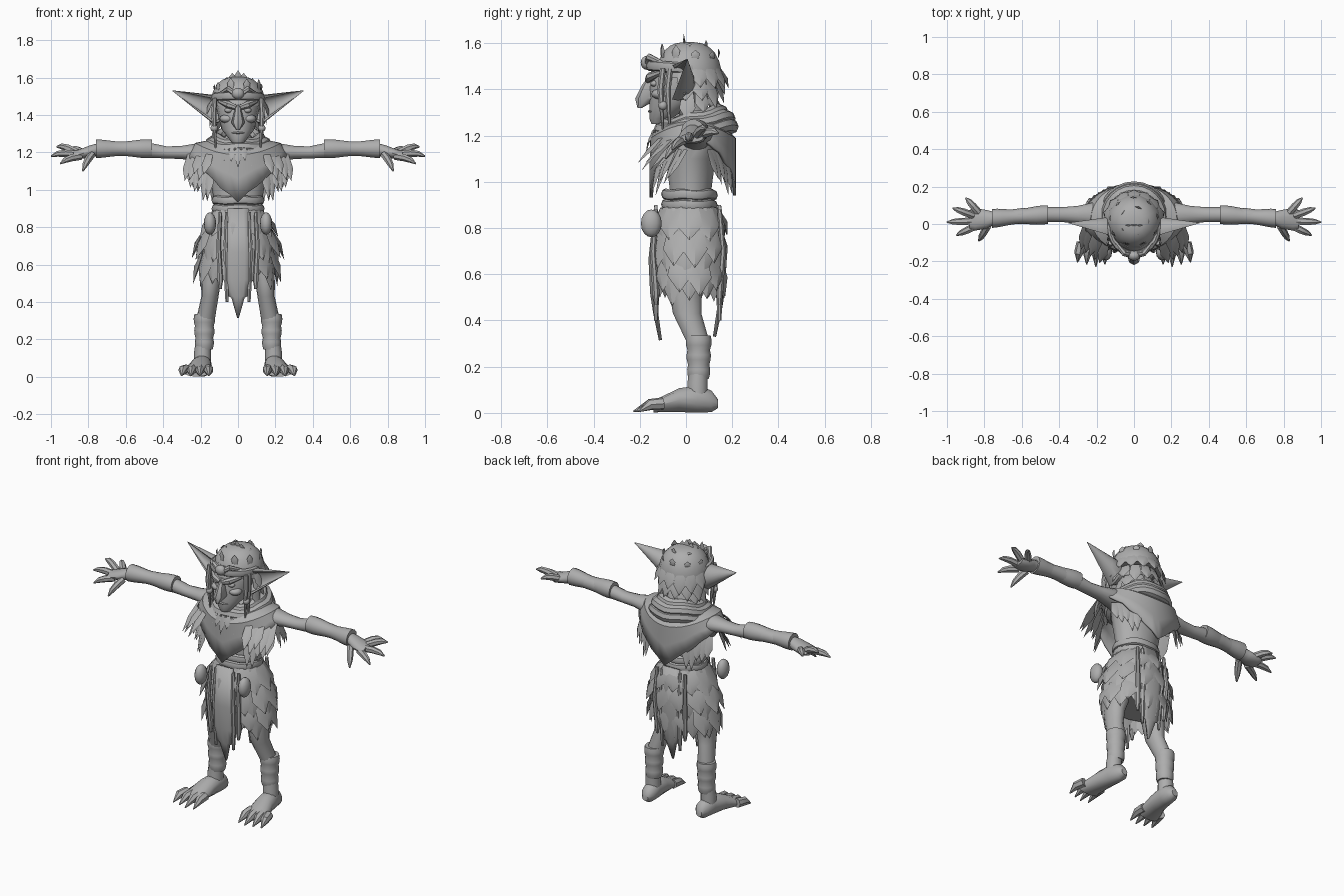
import bpy, bmesh, random
from math import sin, cos, pi, radians
from mathutils import Vector

random.seed(4)
if "Cube" in bpy.data.objects:
    bpy.data.objects.remove(bpy.data.objects["Cube"])

grey = bpy.data.materials.new("plain grey")
grey.use_nodes = True
grey.diffuse_color = (.42, .42, .42, 1)
grey.node_tree.nodes["Principled BSDF"].inputs["Base Color"].default_value = grey.diffuse_color


def finish(name, bm, mirror=False, thickness=0):
    bmesh.ops.recalc_face_normals(bm, faces=bm.faces)
    mesh = bpy.data.meshes.new(name)
    bm.to_mesh(mesh)
    bm.free()
    mesh.materials.append(grey)
    ob = bpy.data.objects.new(name, mesh)
    bpy.context.collection.objects.link(ob)
    if thickness:
        modifier = ob.modifiers.new("thickness", "SOLIDIFY")
        modifier.thickness, modifier.offset = thickness, 0
    if mirror:
        ob.modifiers.new("mirror", "MIRROR").use_mirror_merge = False
    bpy.ops.object.select_all(action="DESELECT")
    ob.select_set(True)
    bpy.context.view_layer.objects.active = ob
    bpy.ops.object.shade_smooth_by_angle(angle=radians(40))


def skin(bm, rows, closed=True, caps=True):
    """Bridge rows of points with quads."""
    rows = [[bm.verts.new(point) for point in row] for row in rows]
    count = len(rows[0])
    for upper, lower in zip(rows, rows[1:]):
        for i in range(count if closed else count - 1):
            j = (i + 1) % count
            bm.faces.new((upper[i], upper[j], lower[j], lower[i]))
    if caps:
        bm.faces.new(rows[0])
        bm.faces.new(rows[-1])


def circle(count):
    return [(cos(2 * pi * i / count), sin(2 * pi * i / count)) for i in range(count)]


def sweep(bm, rings, section, square):
    """Rings are (x, y, z, radius, other radius); square keeps sections square to a main axis."""
    points = [Vector(ring[:3]) for ring in rings]
    total = (points[-1] - points[0]).normalized()
    main = max(range(3), key=lambda i: abs(total[i]))
    axis = Vector([total[i] if i == main else 0 for i in range(3)]).normalized()
    hint = Vector((0, 0, 1)) if abs(total.z) < .7 else Vector((0, 1, 0))
    rows = []
    for i, ring in enumerate(rings):
        before, after = points[max(i - 1, 0)], points[min(i + 1, len(points) - 1)]
        normal = axis if square else (after - before).normalized()
        across = hint.cross(normal).normalized()
        along = normal.cross(across)
        rows.append([points[i] + across * a * ring[3] + along * b * ring[-1] for a, b in section])
    skin(bm, rows)


def part(name, rings, mirror=False, section=circle(14)):
    bm = bmesh.new()
    sweep(bm, rings, section, True)
    finish(name, bm, mirror)


def tubes(name, paths, mirror=False):
    bm = bmesh.new()
    for path in paths:
        sweep(bm, path, circle(7), False)
    finish(name, bm, mirror)


def hoop(bm, wide, deep, middle, height, girth, tall, tilt=0, wobble=0):
    """Elliptical roll around the body, higher at the back by the tilt."""
    loops = [[((wide + girth * u) * c, middle + (deep + girth * u) * s,
               height + tilt * s + tall * v + wobble * sin(5 * i))
              for u, v in circle(8)] for i, (c, s) in enumerate(circle(24))]
    skin(bm, loops + loops[:1], caps=False)
    bmesh.ops.remove_doubles(bm, verts=bm.verts, dist=.0005)


def leaf(bm, base, tip, width, out):
    """Ridged pointed blade, closed at the back."""
    base, tip, out = Vector(base), Vector(tip), Vector(out).normalized()
    side = (tip - base).cross(out).normalized() * width / 2
    middle = base.lerp(tip, .55)
    outline = [bm.verts.new(point) for point in (
        base - side * .7, base + side * .7, middle + side, tip, middle - side)]
    for offset in (.2, -.06):
        ridge = bm.verts.new(middle + out * width * offset)
        for i in range(5):
            bm.faces.new((outline[i - 1], outline[i], ridge))


def leaf_ring(bm, count, top, low, width, start=0, sweep_angle=2 * pi, shift=0):
    """Top and low are (x radius, y radius, z) of the leaf roots and points."""
    for i in range(count):
        angle = start + sweep_angle * (i + shift) / count
        c, s, jitter = cos(angle), sin(angle), random.uniform(-.025, .02)
        leaf(bm, (top[0] * c, .015 + top[1] * s, top[2]),
             (low[0] * c, .015 + low[1] * s, low[2] + jitter), width, (c, s, .2))


def blob(name, centre, size, mirror=False):
    bm = bmesh.new()
    bmesh.ops.create_uvsphere(bm, u_segments=12, v_segments=8, radius=1)
    bmesh.ops.scale(bm, vec=size, verts=bm.verts)
    bmesh.ops.translate(bm, vec=centre, verts=bm.verts)
    finish(name, bm, mirror)


# Body
part("torso", [(0, .02, .8, .14, .12), (0, .02, .95, .13, .09), (0, .02, 1.1, .155, .11), (0, .03, 1.18, .175, .11),
               (0, .04, 1.24, .13, .09), (0, .03, 1.29, .06), (0, -.02, 1.36, .06)])
part("legs", [(.1, .02, .75, .09), (.145, 0, .5, .052, .07), (.15, .005, .43, .046, .063),
              (.175, .055, .3, .05), (.185, .055, .2, .04), (.19, .05, .13, .045), (.19, .05, .04, .045)], True)
part("shin_wraps", [(.18, .055, .335 - .021 * i, (.058 if i % 3 else .053) - .001 * i) for i in range(10)], True)
part("feet", [(.185, .138, .04, .02), (.185, .11, .05, .042, .048), (.19, .05, .06, .05, .06),
              (.2, -.03, .055, .058, .053), (.22, -.14, .028, .076, .026)], True)
tubes("toes", [[(.16 + .04 * i, -.1, .04, .028), (.157 + .046 * i, -.155, .036, .025),
                (.155 + .049 * i, -.228 + .012 * abs(i - 1), .006, .003)] for i in range(4)], True)
part("arms", [(.14, .04, 1.19, .07, .055), (.22, .05, 1.2, .065, .05), (.3, .05, 1.2, .047, .036),
              (.38, .05, 1.2, .04, .033), (.46, .05, 1.21, .04), (.6, .045, 1.22, .04), (.75, .03, 1.215, .035),
              (.79, .025, 1.205, .05, .034), (.85, .025, 1.19, .06, .026), (.88, .025, 1.19, .05, .018)], True)
part("forearm_guards", [(.46 + .03 * i, .05 - .002 * i, 1.22, .045 + .006 * cos(i * .7 - .7)) for i in range(11)], True)


# Fingers end in claws; the thumb points down and forward
def finger(base, tip):
    base, tip, lift = Vector(base), Vector(tip), Vector((0, 0, .01))
    return [(*base, .02), (*(base.lerp(tip, .45) + lift), .02), (*(base.lerp(tip, .75) + lift), .016), (*tip, .004)]


tubes("fingers", [finger(base, tip) for base, tip in (
    ((.78, -.01, 1.19), (.83, -.09, 1.1)), ((.84, -.01, 1.18), (.95, -.06, 1.14)),
    ((.86, .015, 1.19), (1, .01, 1.18)), ((.86, .045, 1.2), (.97, .085, 1.23)),
    ((.83, .06, 1.2), (.9, .14, 1.21)))], True)

# Head and face
part("head", [(0, -.125, 1.25, .03, .025), (0, -.11, 1.275, .05), (0, -.075, 1.32, .085),
              (0, -.04, 1.37, .1, .12), (0, -.01, 1.48, .125, .145), (0, 0, 1.52, .11, .13)])
part("nose", [(0, -.14, 1.46, .02), (0, -.155, 1.42, .02, .035), (0, -.17, 1.36, .036, .05),
              (0, -.2, 1.32, .01)], section=circle(8))
blob("eyes", (.05, -.136, 1.425), (.022, .018, .014), True)
blob("cheeks", (.058, -.11, 1.38), (.04, .04, .024), True)
blob("chin", (0, -.135, 1.27), (.03, .02, .02))
blob("lips", (0, -.135, 1.305), (.04, .03, .01))
tubes("brows", [[(.01, -.165, 1.44, .014), (.05, -.155, 1.455, .02), (.1, -.105, 1.475, .01)]], True)

# Cupped pointed ears, open to the front
arc = [radians(angle) for angle in range(-110, 111, 20)]
cup = [(cos(a), sin(a)) for a in arc] + [(.55 * cos(a) - .05, .8 * sin(a)) for a in reversed(arc)]
part("ears", [(.09, -.02, 1.42, .04, .055)] + [
    (.13 + .22 * t, -.035 + .04 * t, 1.43 + .1 * t, .072 * (1 - t) + .002, .076 * (1 - t) + .002)
    for t in (0, .25, .5, .75, 1)], True, cup)

# Cap, headband and hair
part("cap", [(0, .012, 1.45 + .155 * sin(a), .147 * cos(a) ** .7) for a in (0, .25, .5, .8, 1.1, 1.3, 1.5)])
bm = bmesh.new()
hoop(bm, .13, .145, -.015, 1.492, .016, .024, -.012)
finish("headband", bm)
blob("headband_knot", (0, -.17, 1.515), (.034, .026, .03))
tubes("headband_swirls", [[(.02, -.165, 1.515, .016), (.05, -.16, 1.54, .016), (.12, -.07, 1.5, .006)]], True)
bm = bmesh.new()
leaf_ring(bm, 9, (.128, .125, 1.535), (.125, .125, 1.585), .04, shift=.3)
leaf_ring(bm, 5, (.075, .075, 1.575), (.075, .075, 1.615), .04)
for x in (-.03, 0, .03):
    leaf(bm, (x, 0, 1.58), (x, -.01, 1.64 - abs(x) * .5), .035, (0, -1, 0))
finish("cap_tufts", bm)
bm = bmesh.new()
for row in range(3):
    radius, height = .13 - .015 * row, 1.5 - .055 * row
    leaf_ring(bm, 9 - row, (radius, radius, height), (radius + .04, radius + .04, height - .11), .07,
              -.35, pi + .7, .5)
finish("back_hair", bm)
tubes("side_locks", [[(.125, y, 1.49, .013), (.13, y - .01, 1.4, .015), (.12, y, 1.22, .004)] for y in (-.1, -.07)], True)
blob("lock_beads", (.127, -.1, 1.33), (.02, .02, .02), True)

# Shawl hanging in a point at front and back
rows = []
for step in range(5):
    row = []
    for c, s in circle(36):
        neck = Vector((.1 * c, .03 + .1 * s, 1.27))
        shoulder = Vector((.225 * c, .03 + .18 * s, 1.245 - .06 * s * s))
        hem = Vector((.27 * c, .03 + .18 * s, .935 + .24 * abs(c) + random.uniform(-.01, .01)))
        row.append(neck.lerp(shoulder, step / 2) if step < 3 else shoulder.lerp(hem, step / 2 - 1))
    rows.append(row)
bm = bmesh.new()
skin(bm, rows, caps=False)
finish("shawl", bm, thickness=.014)
bm = bmesh.new()
for radius, height in ((.115, 1.275), (.145, 1.25), (.158, 1.215)):
    hoop(bm, radius, radius, .037, height, .033, .033, .03, .006)
finish("cowl_folds", bm)

# Toothed necklace
bm = bmesh.new()
leaf_ring(bm, 11, (.125, .16, 1.225), (.145, .19, 1.14), .032, radians(-165), radians(165))
finish("necklace_teeth", bm)

# Feathers over the shoulders, in two front layers and one at the back
bm = bmesh.new()
for i in range(5):
    f, jitter = i / 4, random.uniform(-.025, .025)
    along, drop = .1 * f, .93 + .1 * f + jitter
    leaf(bm, (.15 + along, along - .1, 1.2), (.185 + along, .7 * along - .21, 1.065 + jitter), .055, (.4, -1, .4))
    leaf(bm, (.14 + along, along - .1, 1.14), (.165 + .9 * along, .7 * along - .15, drop), .05, (.5, -1, .2))
    leaf(bm, (.13 + along, .17 - .7 * along, 1.14), (.14 + along, .2 - .6 * along, drop), .055, (.6, 1, .2))
finish("shoulder_feathers", bm, True)

# Belt, pouches and leaf skirt
bm = bmesh.new()
for height in (.9, .945):
    hoop(bm, .122, .103, .015, height, .02, .024, wobble=.003)
finish("belt", bm)
blob("pouches", (.15, -.15, .82), (.033, .045, .06), True)
part("skirt_core", [(0, .015, .9, .125, .115), (0, .015, .78, .165, .125), (0, .015, .57, .18, .12)])
bm = bmesh.new()
for row, (top, low) in enumerate((((.13, .12, .89), (.215, .165, .75)), ((.165, .13, .81), (.25, .165, .63)),
                                  ((.18, .13, .69), (.24, .155, .51)))):
    for layer in range(2):
        under = (low[0] - .03 * layer, low[1] - .015 * layer, low[2] - .03 * layer)
        leaf_ring(bm, 11, top, under, .115, shift=layer / 2 + row / 4)
finish("skirt_leaves", bm)


# Hanging panels with a torn step above the point, and cords
def panel(name, depth, bulge, length):
    rows = [[(width * u, depth * (1 - .15 * f) + bulge * (1 - abs(u) * .4) * sin(pi * f), .9 - length * f)
             for u in (-1, -.5, 0, .5, 1)]
            for f, width in ((0, .055), (.4, .07), (.65, .068), (.8, .05), (.81, .034), (1, .003))]
    bm = bmesh.new()
    skin(bm, rows, False, False)
    finish(name, bm, thickness=.014)


panel("front_panel", -.13, -.035, .585)
panel("back_panel", .145, .035, .57)
tubes("hanging_cords", [[(x, y, .88, .01), (x * 1.1, y * 1.1, .7, .013), (x, y, .52, .016), (x, y, end, .008)]
                        for y in (-.13, .145) for x, end in ((.06, .4), (.095, .47))], True)
